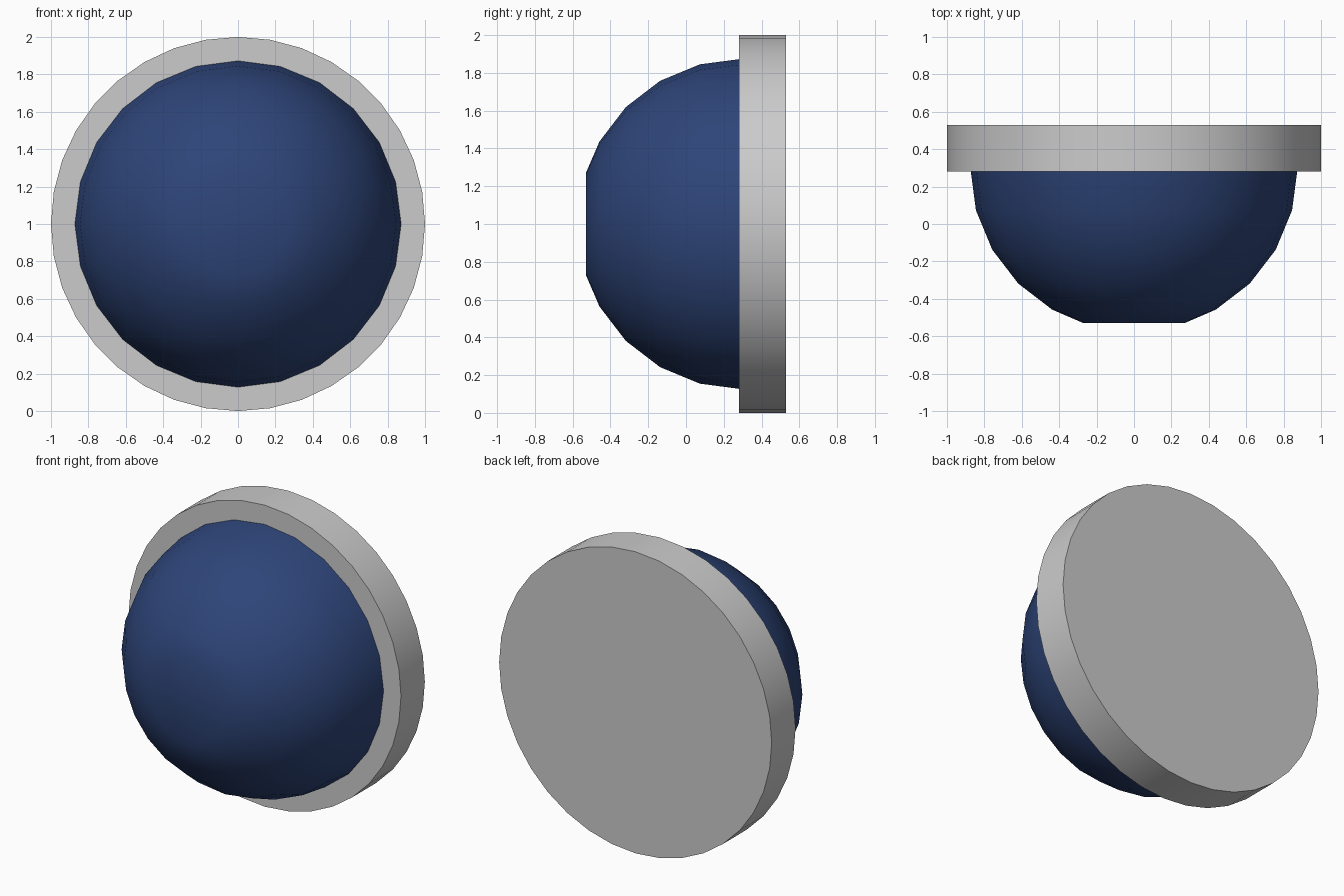
import bpy, math

if "Cube" in bpy.data.objects:
    bpy.data.objects.remove(bpy.data.objects["Cube"])

def lathe(name, profile, sides, centre_z=1.0):
    """Revolve (radius, y) points around the y axis and cap both ends."""
    verts, faces = [], []
    for r, y in profile:
        for i in range(sides):
            a = 2 * math.pi * i / sides
            verts.append((r * math.sin(a), y, centre_z + r * math.cos(a)))
    for k in range(len(profile) - 1):
        for i in range(sides):
            j = (i + 1) % sides
            faces.append((k * sides + i, (k + 1) * sides + i,
                          (k + 1) * sides + j, k * sides + j))
    last = (len(profile) - 1) * sides
    faces.append(tuple(range(sides)))
    faces.append(tuple(last + i for i in reversed(range(sides))))
    mesh = bpy.data.meshes.new(name)
    mesh.from_pydata(verts, [], faces)
    obj = bpy.data.objects.new(name, mesh)
    bpy.context.collection.objects.link(obj)
    bpy.ops.object.select_all(action='DESELECT')
    obj.select_set(True)
    bpy.context.view_layer.objects.active = obj
    bpy.ops.object.shade_smooth_by_angle(angle=math.radians(25))
    return obj

# Round back plate
lathe("back_plate", [(1.0, 0.28), (1.0, 0.53)], 36)

# Dome: sphere rings every 15 degrees, truncated to a flat front
R, CY = 0.875, 0.30
rings = [(R * math.cos(math.radians(a)), CY - R * math.sin(math.radians(a)))
         for a in (60, 45, 30, 15, 0)]
dome = lathe("dome", [(0.27, -0.53)] + rings, 24)

mat = bpy.data.materials.new("dark_blue")
mat.diffuse_color = (0.027, 0.059, 0.19, 1)
mat.use_nodes = True
mat.node_tree.nodes["Principled BSDF"].inputs["Base Color"].default_value = mat.diffuse_color
dome.data.materials.append(mat)

# Make sure all normals face outwards
import bmesh
for obj in bpy.context.collection.objects:
    bm = bmesh.new()
    bm.from_mesh(obj.data)
    bmesh.ops.recalc_face_normals(bm, faces=bm.faces)
    bm.to_mesh(obj.data)
    bm.free()
